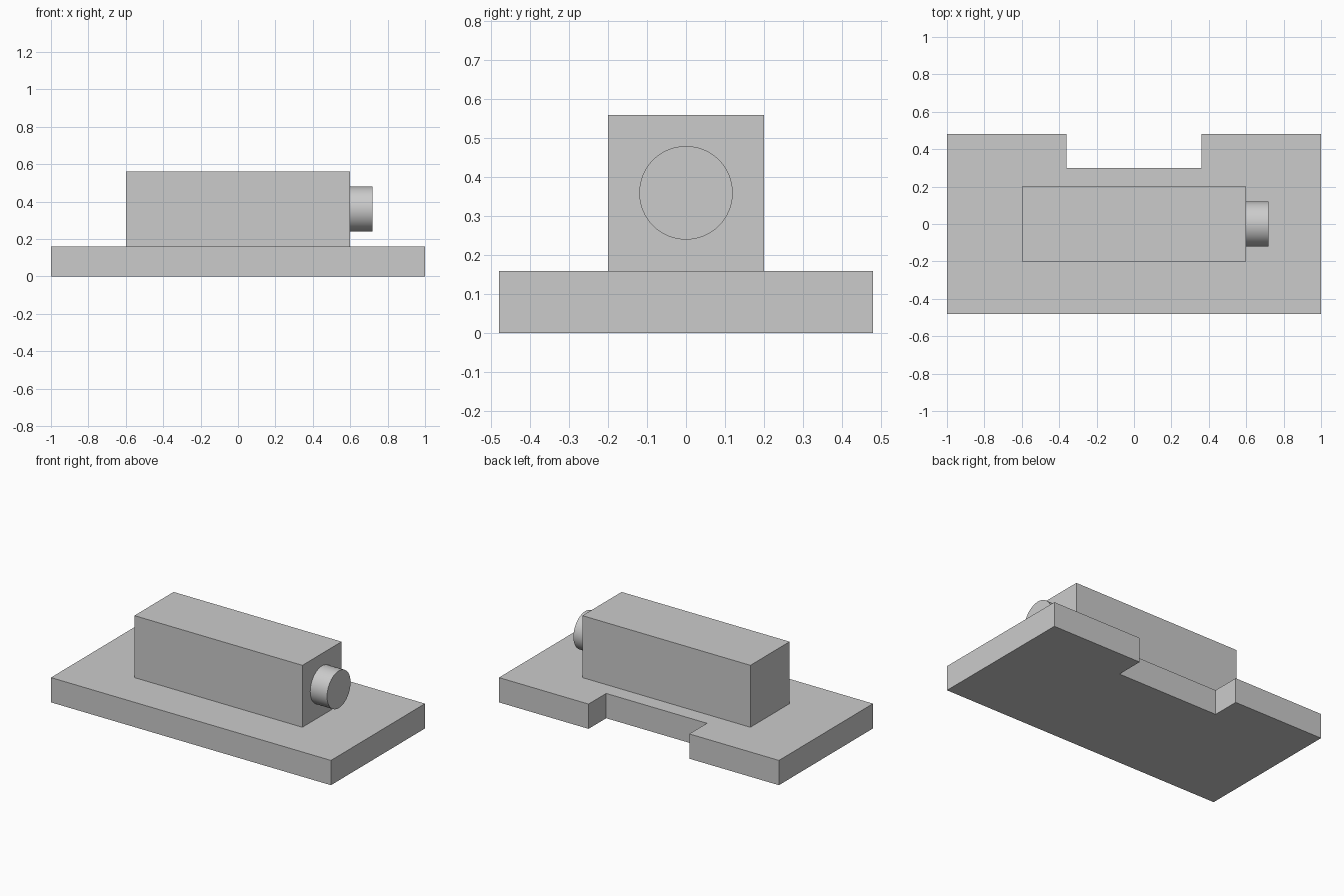
import bpy
import bmesh
import math
from mathutils import Matrix

old = bpy.data.objects.get("Cube")
if old:
    bpy.data.objects.remove(old, do_unlink=True)

grey = bpy.data.materials.new("plain grey")
grey.use_nodes = True
colour = (0.6, 0.6, 0.6, 1)
grey.diffuse_color = colour
grey.node_tree.nodes["Principled BSDF"].inputs["Base Color"].default_value = colour


def add_part(name, bm):
    bmesh.ops.recalc_face_normals(bm, faces=bm.faces)
    mesh = bpy.data.meshes.new(name)
    bm.to_mesh(mesh)
    bm.free()
    mesh.materials.append(grey)
    obj = bpy.data.objects.new(name, mesh)
    bpy.context.collection.objects.link(obj)
    return obj


def extrude_outline(name, outline, bottom, top):
    bm = bmesh.new()
    face = bm.faces.new([bm.verts.new((x, y, bottom)) for x, y in outline])
    result = bmesh.ops.extrude_face_region(bm, geom=[face])
    verts = [v for v in result["geom"] if isinstance(v, bmesh.types.BMVert)]
    bmesh.ops.translate(bm, verts=verts, vec=(0, 0, top - bottom))
    return add_part(name, bm)


# Base plate with a rectangular notch in the back edge
half = [(1, -0.48), (1, 0.48), (0.36, 0.48), (0.36, 0.3)]
outline = half + [(-x, y) for x, y in reversed(half)]
extrude_outline("base_plate", outline, 0, 0.16)

# Rectangular body block
extrude_outline("body_block", [(-0.6, -0.2), (0.6, -0.2), (0.6, 0.2), (-0.6, 0.2)], 0.16, 0.56)

# Short round boss on the left end
bm = bmesh.new()
bmesh.ops.create_cone(
    bm, cap_ends=True, segments=64, radius1=0.12, radius2=0.12, depth=0.12,
    matrix=Matrix.Translation((0.66, 0, 0.36)) @ Matrix.Rotation(math.pi / 2, 4, "Y"))
boss = add_part("round_boss", bm)
bpy.ops.object.select_all(action="DESELECT")
boss.select_set(True)
bpy.context.view_layer.objects.active = boss
bpy.ops.object.shade_smooth_by_angle(angle=math.radians(30))
